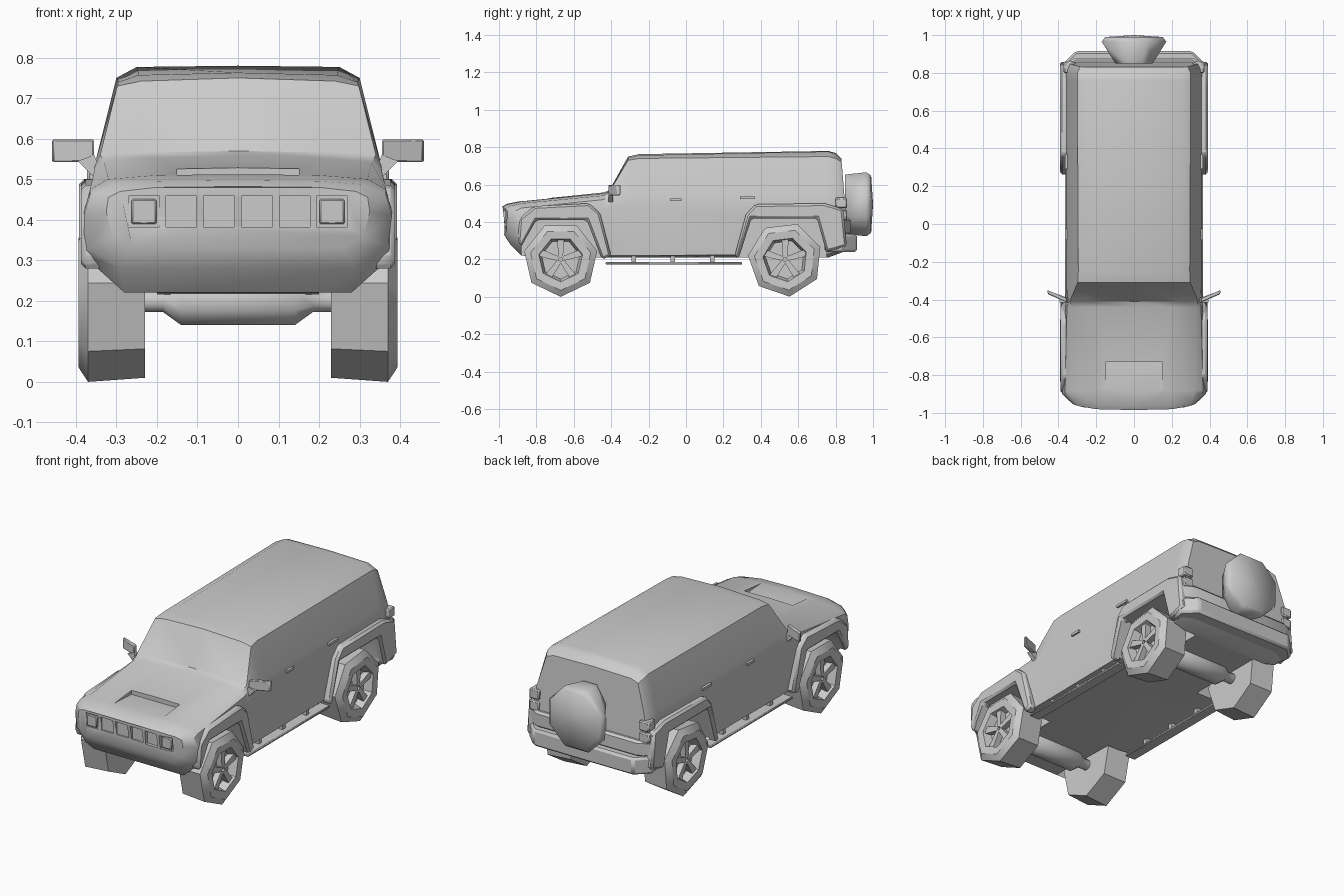
import bpy, bmesh, math
from mathutils import Vector

cube = bpy.data.objects.get("Cube")
if cube:
    bpy.data.objects.remove(cube, do_unlink=True)

mat = bpy.data.materials.new("plain grey")
mat.use_nodes = True
GREY = (0.6, 0.6, 0.6, 1)
mat.diffuse_color = GREY
mat.node_tree.nodes["Principled BSDF"].inputs["Base Color"].default_value = GREY


def finish(bm, name, angle=35, bevel=0):
    """Turn a bmesh into a shaded object."""
    bmesh.ops.remove_doubles(bm, verts=bm.verts, dist=0.0005)
    bmesh.ops.recalc_face_normals(bm, faces=bm.faces)
    me = bpy.data.meshes.new(name)
    bm.to_mesh(me)
    bm.free()
    ob = bpy.data.objects.new(name, me)
    bpy.context.collection.objects.link(ob)
    me.materials.append(mat)
    if bevel:
        b = ob.modifiers.new("bevel", 'BEVEL')
        b.width, b.segments = bevel, 1
    smooth(ob, angle)
    return ob


def smooth(ob, angle):
    bpy.ops.object.select_all(action='DESELECT')
    bpy.context.view_layer.objects.active = ob
    ob.select_set(True)
    bpy.ops.object.shade_smooth_by_angle(angle=math.radians(angle))


def skin(name, rings, **kw):
    """Bridge closed rings of points and cap both ends."""
    bm = bmesh.new()
    vs = [[bm.verts.new(p) for p in r] for r in rings]
    n = len(vs[0])
    for a, b in zip(vs, vs[1:]):
        for i in range(n):
            j = (i + 1) % n
            bm.faces.new((a[i], a[j], b[j], b[i]))
    bm.faces.new(vs[0])
    bm.faces.new(vs[-1])
    return finish(bm, name, **kw)


def side_prism(name, pts, x0, x1, **kw):
    """Extrude a (y, z) outline along x."""
    return skin(name, [[(x, y, z) for y, z in pts] for x in (x0, x1)], **kw)


def box(name, lo, hi, **kw):
    pts = [(lo[1], lo[2]), (hi[1], lo[2]), (hi[1], hi[2]), (lo[1], hi[2])]
    return side_prism(name, pts, lo[0], hi[0], **kw)


def both(fn, name, lo, hi, **kw):
    """Make a box on each side of the centre line."""
    fn("left_" + name, lo, hi, **kw)
    fn("right_" + name, (-hi[0], lo[1], lo[2]), (-lo[0], hi[1], hi[2]), **kw)


def lathe(name, profile, sides, centre, axis, phase=0, squash=None, **kw):
    """Spin (radius, offset) pairs about the x or y axis."""
    rings = []
    for k, (r, d) in enumerate(profile):
        ring = []
        for i in range(sides):
            a = phase + math.tau * i / sides
            u, w = r * math.sin(a), -r * math.cos(a)
            if squash and k == 0:
                u *= squash
            p = Vector((d, u, w)) if axis == 'x' else Vector((u, d, w))
            ring.append(p + Vector(centre))
        rings.append(ring)
    return skin(name, rings, **kw)


def carve(ob, cutters):
    for c in cutters:
        m = ob.modifiers.new("cut", 'BOOLEAN')
        m.operation, m.solver, m.object = 'DIFFERENCE', 'EXACT', c
        bpy.context.view_layer.objects.active = ob
        bpy.ops.object.modifier_apply(modifier=m.name)
        bpy.data.objects.remove(c, do_unlink=True)


# Body shell: y, then floor, sill, belt, shoulder, pillar, roof corner, top z
STATIONS = [
    (-0.985, [(.26, .33), (.31, .36), (.325, .42), (.32, .455), (.29, .47), (.2, .48)], .482),
    (-0.96, [(.29, .28), (.37, .33), (.38, .41), (.365, .46), (.31, .487), (.2, .495)], .497),
    (-0.88, [(.28, .22), (.38, .31), (.38, .42), (.365, .475), (.32, .5), (.2, .51)], .513),
    (-0.44, [(.28, .21), (.35, .22), (.365, .46), (.355, .52), (.33, .542), (.2, .553)], .558),
    (-0.41, [(.28, .21), (.35, .22), (.362, .47), (.352, .54), (.34, .56), (.25, .565)], .57),
    (-0.31, [(.28, .21), (.35, .22), (.36, .48), (.35, .55), (.298, .73), (.24, .742)], .75),
    (-0.25, [(.28, .21), (.35, .22), (.36, .48), (.35, .55), (.295, .74), (.245, .757)], .763),
    (0.76, [(.28, .21), (.35, .23), (.36, .48), (.35, .55), (.3, .75), (.25, .777)], .78),
    (0.82, [(.28, .24), (.35, .25), (.36, .48), (.35, .55), (.3, .74), (.25, .765)], .77),
    (0.85, [(.28, .25), (.34, .26), (.345, .48), (.335, .55), (.285, .72), (.24, .735)], .74),
]
rings = []
for y, half, top in STATIONS:
    nose = 0.06 if y < -0.9 else 0
    lean = 0.08 if y > 0.8 else 0
    pts = half + [(0, top)] + [(-x, z) for x, z in reversed(half)]
    rings.append([(x, y + nose * (abs(x) / .38) ** 4 - lean * (z - .5), z) for x, z in pts])
body = skin("body", rings, angle=38)

# Wheel wells, grille openings and bonnet recess
FRONT_ARCH = [(-.45, .2), (-.53, .41), (-.8, .41), (-.88, .27)]
REAR_ARCH = [(.75, .24), (.7, .42), (.35, .42), (.28, .2)]
cutters = []
for arch in (FRONT_ARCH, REAR_ARCH):
    outline = arch + [(arch[-1][0], .1), (arch[0][0], .1)]
    for s in (-1, 1):
        cutters.append(side_prism("well_cutter", outline, s * .2, s * .5))
for cx in (-.14, -.047, .047, .14):
    cutters.append(box("slot_cutter", (cx - .038, -1.1, .382), (cx + .038, -.95, .458)))
for cx in (-.232, .232):
    cutters.append(box("lamp_cutter", (cx - .038, -1.1, .382), (cx + .038, -.955, .458)))
cutters.append(side_prism("recess_cutter", [(-.9, .512), (-.73, .503), (-.73, .6), (-.9, .6)], -.15, .15))
carve(body, cutters)
smooth(body, 38)

# Headlamps
for s, n in ((1, "left"), (-1, "right")):
    box(n + "_headlamp", (s * .232 - .031, -.966, .389), (s * .232 + .031, -.945, .451), bevel=.004)

# Arch flares
FRONT_OUT = [(-.9, .3), (-.89, .42), (-.81, .485), (-.52, .5), (-.46, .45), (-.4, .22)]
REAR_OUT = [(.26, .22), (.32, .44), (.37, .495), (.74, .5), (.84, .47), (.86, .27)]
flares = {"front": FRONT_OUT + FRONT_ARCH, "rear": REAR_OUT + REAR_ARCH}
for end, outline in flares.items():
    for s, n in ((1, "left"), (-1, "right")):
        side_prism(f"{n}_{end}_flare", outline, s * .33, s * (.392 if end == "rear" else .388), bevel=.012)

# Wheels with five spokes in a dished rim
TYRE = [(.001, .235), (.19, .23), (.2, .37), (.165, .393), (.12, .39), (.105, .345), (.001, .345)]
for end, cy, turn in (("front", -.67, 0), ("rear", .53, .12)):
    for s, n in ((1, "left"), (-1, "right")):
        lathe(f"{n}_{end}_wheel", [(r, s * d) for r, d in TYRE], 7, (0, cy, .2), 'x', turn, angle=40)
        for i in range(5):
            a = math.tau * i / 5 + math.pi
            out = Vector((math.sin(a), -math.cos(a)))
            across = Vector((out.y, -out.x))
            c = Vector((cy, .2))
            spoke = [c + out * r + across * w for r, w in ((.01, .012), (.125, .02), (.125, -.02), (.01, -.012))]
            side_prism(f"{n}_{end}_spoke_{i + 1}", [tuple(p) for p in spoke], s * .34, s * .378)
    # Axle with a fat middle
    lathe(end + "_axle", [(.03, -.25), (.03, -.185), (.065, -.14), (.065, .14), (.03, .185), (.03, .25)],
          8, (0, cy, .2), 'x', math.pi / 8, angle=50)

# Side steps and brackets
both(box, "step", (.3, -.43, .172), (.365, .3, .186), bevel=.004)
for i, y in enumerate((-.28, -.07, .14)):
    both(box, f"step_bracket_{i + 1}", (.31, y - .012, .18), (.335, y + .012, .225))

# Door mirrors, angled, on short stalks
for s, n in ((1, "left"), (-1, "right")):
    plan = [(.355, -.415), (.455, -.372), (.46, -.35), (.355, -.39)]
    skin(n + "_mirror", [[(s * x, y, z) for x, y in plan] for z in (.542, .598)], bevel=.004)
    stalk = [(.33, .5), (.35, .5), (.395, .545), (.355, .56)]
    skin(n + "_mirror_stalk", [[(s * x, y, z) for x, z in stalk] for y in (-.415, -.39)])

# Door handles and tail lamps
both(box, "front_handle", (.35, -.085, .512), (.366, -.025, .526))
both(box, "rear_handle", (.35, .29, .523), (.366, .37, .537))
for i, z in enumerate((.41, .475)):
    both(box, f"tail_lamp_{i + 1}", (.31, .8, z), (.372, .862, z + .055), bevel=.006)

# Rear bumper
for name, depth, z0, z1 in (("rear_bumper", .915, .24, .335), ("rear_bumper_top", .88, .33, .42)):
    plan = [(.37, .74), (.385, .84), (.31, depth), (-.31, depth), (-.385, .84), (-.37, .74)]
    skin(name, [[(x, y, z) for x, y in plan] for z in (z0, z1)], bevel=.012)

# Spare wheel on the tailgate
lathe("spare_wheel", [(.172, .85), (.185, .965), (.165, .99), (.001, 1.0)], 8, (0, 0, .495), 'y',
      math.pi / 8, squash=.62, angle=60)
